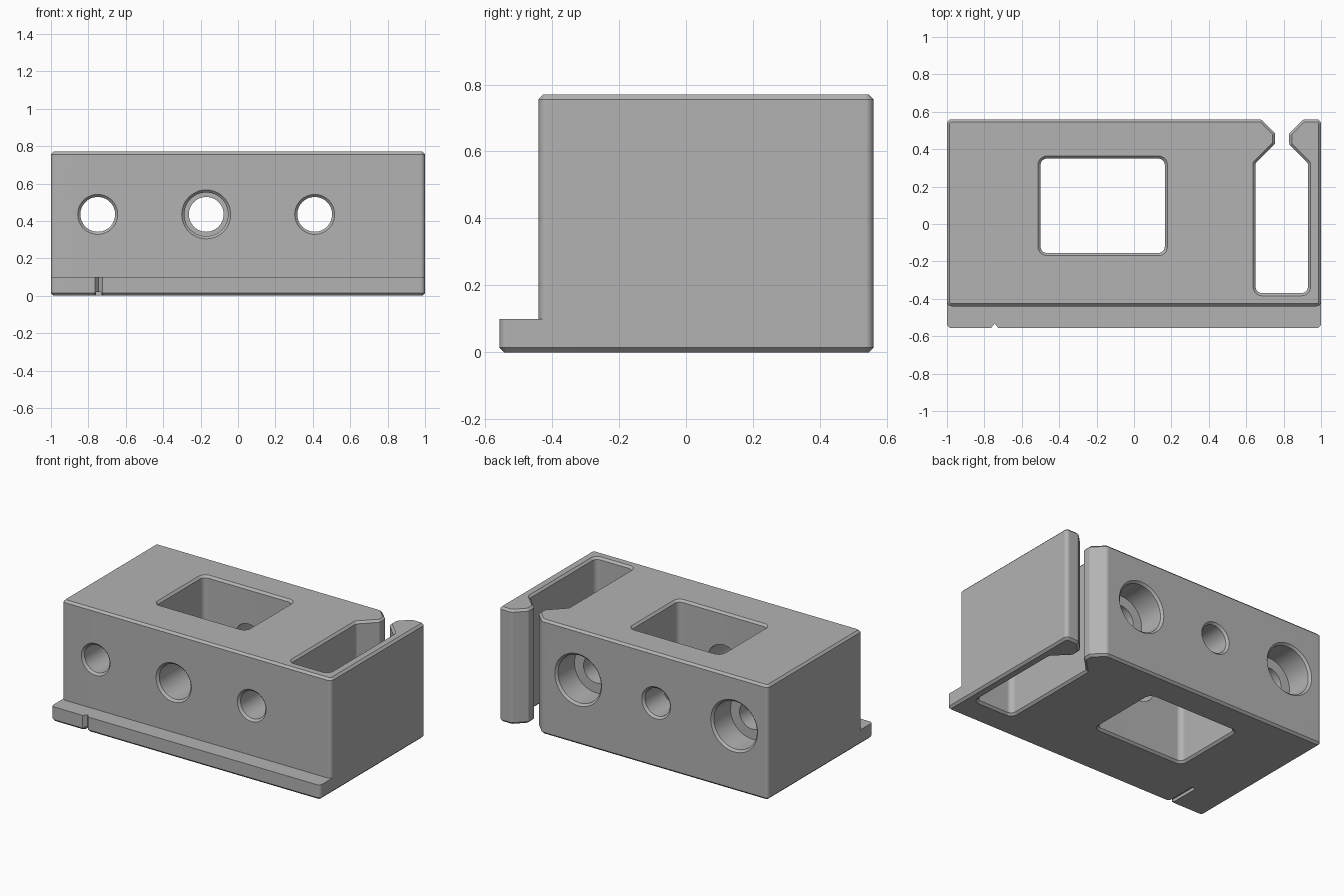
import bpy, bmesh, math
from mathutils import Vector

if "Cube" in bpy.data.objects:
    bpy.data.objects.remove(bpy.data.objects["Cube"])

C = 0.014          # edge chamfer
STEP_Z, TOP_Z = 0.10, 0.77
HOLE_Z = 0.435

grey = bpy.data.materials.new("mid grey")
grey.diffuse_color = (0.45, 0.45, 0.45, 1)
grey.use_nodes = True
grey.node_tree.nodes["Principled BSDF"].inputs["Base Color"].default_value = grey.diffuse_color


def rounded(corners, seg=5):
    """Counter-clockwise outline; each corner is (x, y, radius)."""
    out, n = [], len(corners)
    for i, (x, y, r) in enumerate(corners):
        p = Vector((x, y))
        if r == 0:
            out.append(p)
            continue
        a = (Vector(corners[i - 1][:2]) - p).normalized()
        b = (Vector(corners[(i + 1) % n][:2]) - p).normalized()
        half = a.angle(b) / 2
        t = r / math.tan(half)
        centre = p + (a + b).normalized() * (r / math.sin(half))
        u, v = p + a * t - centre, p + b * t - centre
        sweep = u.angle(v)
        for k in range(seg + 1):
            f = k / seg
            out.append(centre + (u * math.sin((1 - f) * sweep)
                                 + v * math.sin(f * sweep)) / math.sin(sweep))
    return out


def inset(pts, d):
    """Move the outline inwards by d (outwards when negative)."""
    out, n = [], len(pts)
    for i, p in enumerate(pts):
        e1 = (p - pts[i - 1]).normalized()
        e2 = (pts[(i + 1) % n] - p).normalized()
        n1, n2 = Vector((-e1.y, e1.x)), Vector((-e2.y, e2.x))
        out.append(p + (n1 + n2) * (d / (1 + n1.dot(n2))))
    return out


def loft(name, rings):
    """Solid through a stack of (outline, z) rings with capped ends."""
    bm = bmesh.new()
    rows = [[bm.verts.new((p.x, p.y, z)) for p in pts] for pts, z in rings]
    for lo, hi in zip(rows, rows[1:]):
        for i in range(len(lo)):
            j = (i + 1) % len(lo)
            bm.faces.new((lo[i], lo[j], hi[j], hi[i]))
    bm.faces.new(rows[0][::-1])
    bm.faces.new(rows[-1])
    bmesh.ops.remove_doubles(bm, verts=bm.verts, dist=1e-4)
    bmesh.ops.recalc_face_normals(bm, faces=bm.faces)
    me = bpy.data.meshes.new(name)
    bm.to_mesh(me)
    bm.free()
    me.materials.append(grey)
    ob = bpy.data.objects.new(name, me)
    bpy.context.collection.objects.link(ob)
    return ob


def bore(name, x, profile):
    """Stepped round cutter along y; profile is a list of (y, radius)."""
    circle = [Vector((math.cos(a), math.sin(a)))
              for a in (math.tau * k / 48 for k in range(48))]
    ob = loft(name, [([p * r for p in circle], -y) for y, r in profile])
    # turn the local z axis to face the front
    for v in ob.data.vertices:
        px, py, pz = v.co
        v.co = (x + px, -pz, HOLE_Z + py)
    ob.data.flip_normals()
    bm = bmesh.new()
    bm.from_mesh(ob.data)
    bmesh.ops.recalc_face_normals(bm, faces=bm.faces)
    bm.to_mesh(ob.data)
    bm.free()
    return ob


def outline(front, notch):
    """Block footprint with the clip slot open at the back."""
    return rounded([
        (-1, front, .025),
        (-.765, front, 0), (-.745, front + notch, 0), (-.725, front, 0),
        (1, front, .025), (1, .56, .025),
        (.905, .56, .03), (.83, .485, .02), (.83, .425, .02), (.93, .325, .02),
        (.93, -.37, .035), (.65, -.37, .035),
        (.65, .325, .02), (.755, .43, .02), (.755, .485, .02), (.68, .56, .03),
        (-1, .56, .025)])


# block with front ledge, alignment notch and spring clip arm
ledge, upper = outline(-.557, .025), outline(-.44, 0)
block = loft("clamp_block", [
    (inset(ledge, C), 0), (ledge, C), (ledge, STEP_Z),
    (upper, STEP_Z), (upper, TOP_Z - C), (inset(upper, C), TOP_Z)])

# rectangular window with flared rims
win = rounded([(-.5, -.155, .035), (.165, -.155, .035),
               (.165, .35, .035), (-.5, .35, .035)])
wide, rim = inset(win, -C - .02), inset(win, -C)
cutters = [loft("window_cutter", [
    (wide, -.02), (rim, 0), (win, C), (win, TOP_Z - C), (rim, TOP_Z),
    (wide, TOP_Z + .02)])]

# outer screw holes, counterbored from the back
F, B = -.44, .56
for x in (-.75, .41):
    cutters.append(bore("screw_cutter", x, [
        (F - .02, .127), (F, .107), (F + C, .093), (B - .19, .093),
        (B - .19, .16), (B - C, .16), (B, .174), (B + .02, .194)]))
# middle hole, wider through the front wall
cutters.append(bore("middle_cutter", -.17, [
    (F - .02, .151), (F, .131), (F + C, .117), (.1, .117), (.1, .093),
    (B - C, .093), (B, .107), (B + .02, .127)]))
# short alignment groove under the ledge
groove = [Vector(p) for p in ((-.76, -.6), (-.73, -.6), (-.73, -.33), (-.76, -.33))]
cutters.append(loft("groove_cutter", [(groove, -.02), (groove, .02)]))

bpy.context.view_layer.objects.active = block
block.select_set(True)
for cut in cutters:
    mod = block.modifiers.new("cut", 'BOOLEAN')
    mod.operation, mod.solver, mod.object = 'DIFFERENCE', 'EXACT', cut
    bpy.ops.object.modifier_apply(modifier=mod.name)
    bpy.data.objects.remove(cut)

bpy.ops.object.shade_smooth_by_angle(angle=math.radians(28))
wn = block.modifiers.new("flat_faces", 'WEIGHTED_NORMAL')
wn.keep_sharp = True
